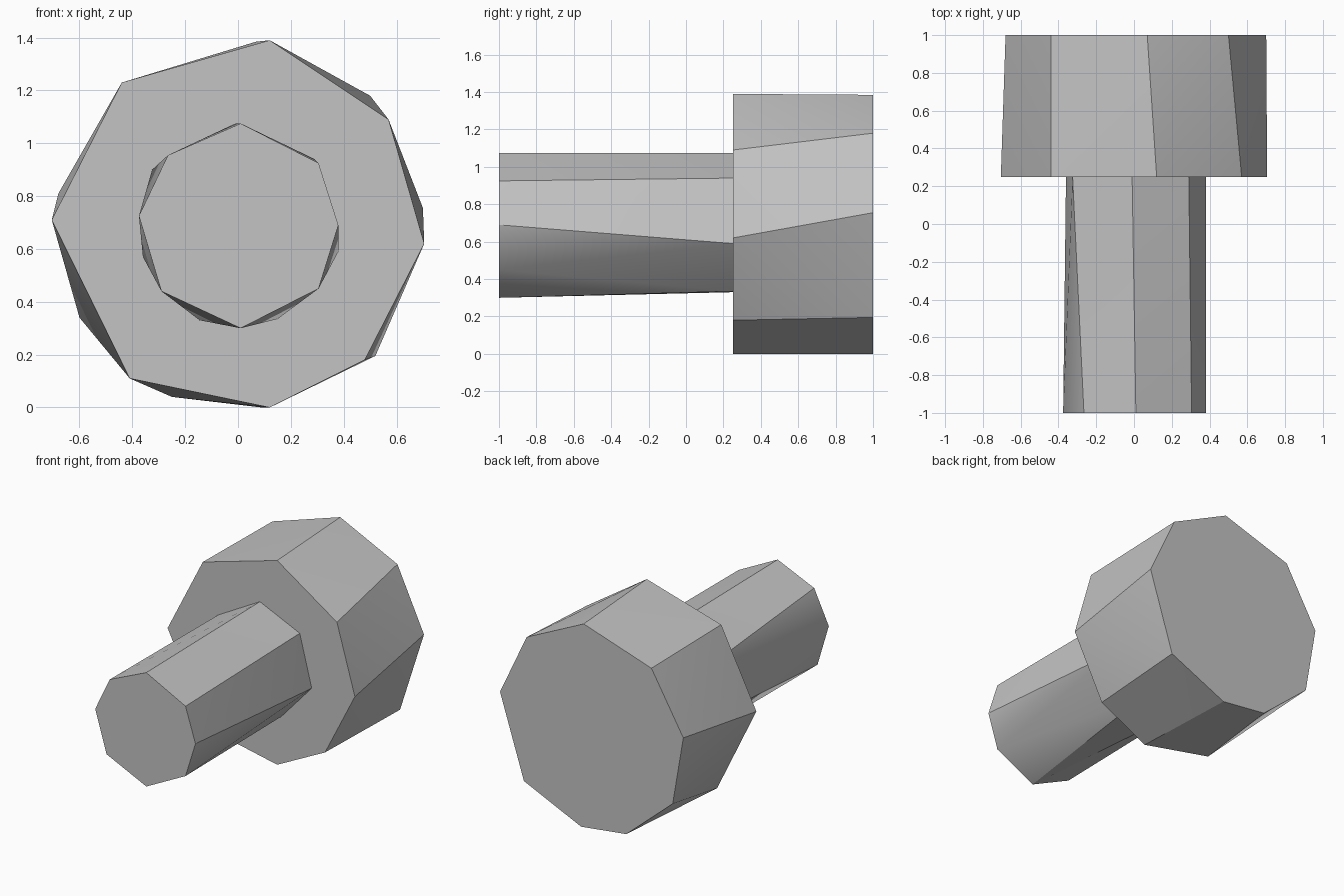
import bpy
import bmesh
import math

cube = bpy.data.objects.get("Cube")
if cube:
    bpy.data.objects.remove(cube, do_unlink=True)

# Single plain grey
grey = bpy.data.materials.new("plain_grey")
grey.use_nodes = True
colour = (0.55, 0.55, 0.55, 1)
grey.diffuse_color = colour
grey.node_tree.nodes["Principled BSDF"].inputs["Base Color"].default_value = colour


def faceted_prism(name, front_y, front, back_y, back):
    """Convex prism between two uneven (x, z) outlines."""
    bm = bmesh.new()
    for y, outline in ((front_y, front), (back_y, back)):
        for x, z in outline:
            bm.verts.new((x, y, z))
    bmesh.ops.convex_hull(bm, input=bm.verts)
    # Merge the flat end caps into single polygons
    bmesh.ops.dissolve_limit(bm, angle_limit=math.radians(1),
                             verts=bm.verts, edges=bm.edges)
    bmesh.ops.recalc_face_normals(bm, faces=bm.faces)
    mesh = bpy.data.meshes.new(name)
    bm.to_mesh(mesh)
    bm.free()
    mesh.materials.append(grey)
    obj = bpy.data.objects.new(name, mesh)
    bpy.context.collection.objects.link(obj)
    # Soften only the slight folds across twisted sides
    bpy.ops.object.select_all(action="DESELECT")
    obj.select_set(True)
    bpy.context.view_layer.objects.active = obj
    bpy.ops.object.shade_smooth_by_angle(angle=math.radians(25))
    return obj


# Wide head at the back
faceted_prism(
    "head",
    0.25, [(0.12, 1.39), (0.57, 1.09), (0.705, 0.62), (0.48, 0.18),
           (0.12, 0), (-0.41, 0.11), (-0.705, 0.71), (-0.44, 1.23)],
    1, [(0.07, 1.385), (0.5, 1.18), (0.7, 0.755), (0.52, 0.195), (0.09, 0),
        (-0.25, 0.04), (-0.6, 0.34), (-0.68, 0.81), (-0.44, 1.22)])

# Narrow shaft at the front
faceted_prism(
    "shaft",
    -1, [(0.01, 1.075), (0.305, 0.925), (0.38, 0.69), (0.305, 0.45),
         (0.01, 0.3), (-0.29, 0.44), (-0.375, 0.725), (-0.265, 0.955)],
    0.25, [(-0.01, 1.075), (0.29, 0.94), (0.38, 0.59), (0.15, 0.335),
           (-0.145, 0.33), (-0.36, 0.57), (-0.325, 0.9)])
